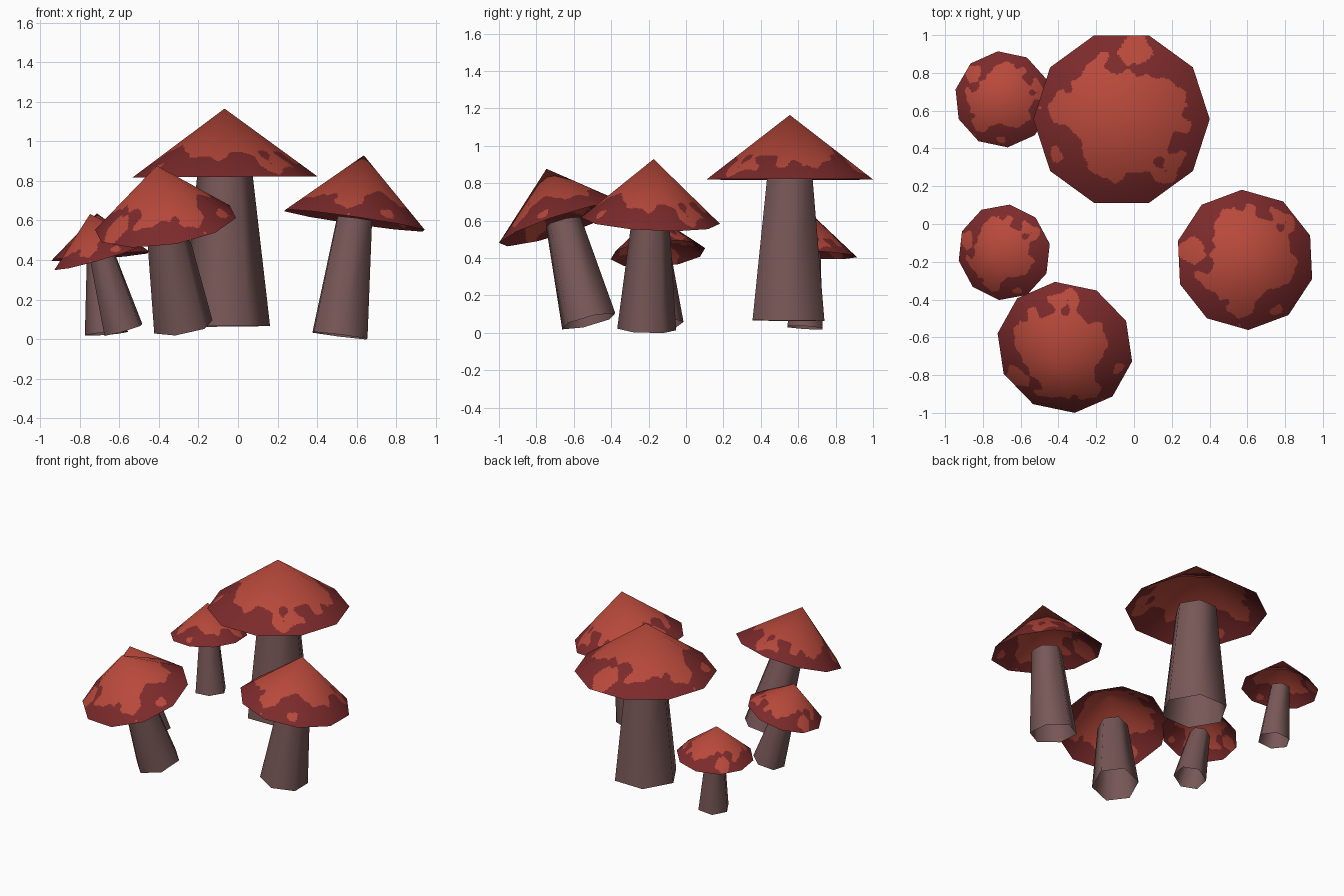
import bpy, math
from mathutils import Vector, Matrix, noise

if "Cube" in bpy.data.objects:
    bpy.data.objects.remove(bpy.data.objects["Cube"])

SIDES, RINGS, COLS = 10, 60, 20


def material(name, rgb):
    m = bpy.data.materials.new(name)
    lin = [((c / 255 + 0.055) / 1.055) ** 2.4 for c in rgb]
    m.diffuse_color = (*lin, 1)
    m.use_nodes = True
    m.node_tree.nodes["Principled BSDF"].inputs["Base Color"].default_value = m.diffuse_color
    return m


LIGHT = material("light_red", (185, 73, 59))
DARK = material("dark_red", (124, 42, 43))
STEM = material("stem_brown", (120, 87, 87))


def frame(origin, target, spin):
    """Matrix that stands +z along origin->target, spun about its own axis."""
    q = Vector((0, 0, 1)).rotation_difference(target - origin)
    return (Matrix.Translation(origin) @ q.to_matrix().to_4x4()
            @ Matrix.Rotation(math.radians(spin), 4, 'Z'))


def add_object(name, verts, faces, mats, matrix):
    me = bpy.data.meshes.new(name)
    me.from_pydata(verts, [], faces)
    for m in mats:
        me.materials.append(m)
    ob = bpy.data.objects.new(name, me)
    ob.matrix_world = matrix
    bpy.context.collection.objects.link(ob)
    return ob


def rim_point(c):
    """Point c on the outline of a unit decagon, COLS steps per side."""
    k, j = divmod(c, COLS)
    p, q = [Vector((math.cos(a), math.sin(a), 0)) for a in
            (k * math.tau / SIDES, (k + 1) * math.tau / SIDES)]
    return p.lerp(q, j / COLS)


def is_dark(t, p):
    """Dark rim with a blotchy edge: t is 0 at the tip and 1 at the rim."""
    f = (t + 0.40 * noise.noise(p * 2.8 + Vector((5, 2, 1)))
         + 0.24 * noise.noise(p * 6 + Vector((1, 7, 3))))
    return f > 0.74


def cap(name, centre, apex, radius, spin):
    """Hollow ten-sided cone, finely cut so the dark rim can follow noise."""
    h = (apex - centre).length
    n = SIDES * COLS
    rim = [rim_point(c) for c in range(n)]
    verts, faces, dark = [Vector((0, 0, h))], [], []
    for i in range(1, RINGS + 1):
        t = i / RINGS
        verts += [p * radius * t + Vector((0, 0, h * (1 - t))) for p in rim]
    at = lambda i, c: 0 if i == 0 else 1 + (i - 1) * n + c % n
    for i in range(RINGS):
        for c in range(n):
            f = [at(i, c), at(i + 1, c), at(i + 1, c + 1)]
            if i:
                f.append(at(i, c + 1))
            faces.append(f)
            t = (i + 0.5) / RINGS
            dark.append(is_dark(t, rim[c] * t))
    ob = add_object(name, verts, faces, (LIGHT, DARK), frame(centre, apex, spin))
    me = ob.data
    for p in me.polygons:
        p.material_index = int(dark[p.index])
        p.use_smooth = True
    # smooth shading round the cone
    me.normals_split_custom_set_from_vertices(
        [Vector((v.co.x * h / radius, v.co.y * h / radius, radius)).normalized()
         for v in me.vertices])


def stem(name, base, top, r0, r1, spin):
    """Tapered six-sided stem, open at both ends."""
    length = (top - base).length + 0.01
    verts = [(r * math.cos(k * math.tau / 6), r * math.sin(k * math.tau / 6), z)
             for r, z in ((r0, 0), (r1, length)) for k in range(6)]
    faces = [(k, (k + 1) % 6, (k + 1) % 6 + 6, k + 6) for k in range(6)]
    ob = add_object(name, verts, faces, (STEM,), frame(base, top, spin))
    for p in ob.data.polygons:
        p.use_smooth = True


# name, stem base, cap centre, cap apex, cap radius, stem radii, spin
MUSHROOMS = [
    ("tall", (-.06, .548, .065), (-.066, .555, .82), (-.068, .555, 1.165), .467, .222, .14, 0),
    ("right", (.515, -.21, .018), (.588, -.19, .60), (.636, -.173, .929), .372, .158, .10, 92.5),
    ("front", (-.276, -.52, .062), (-.366, -.653, .583), (-.410, -.746, .877), .365, .154, .10, 133),
    ("back_small", (-.665, .636, .028), (-.695, .66, .418), (-.713, .67, .636), .256, .109, .068, 60),
    ("left_small", (-.579, -.12, .047), (-.687, -.15, .423), (-.748, -.168, .632), .256, .108, .068, 82.7),
]
for name, b, c, a, r, r0, r1, spin in MUSHROOMS:
    b, c, a = Vector(b), Vector(c), Vector(a)
    stem(name + "_stem", b, c, r0, r1, spin)
    cap(name + "_cap", c, a, r, spin)
